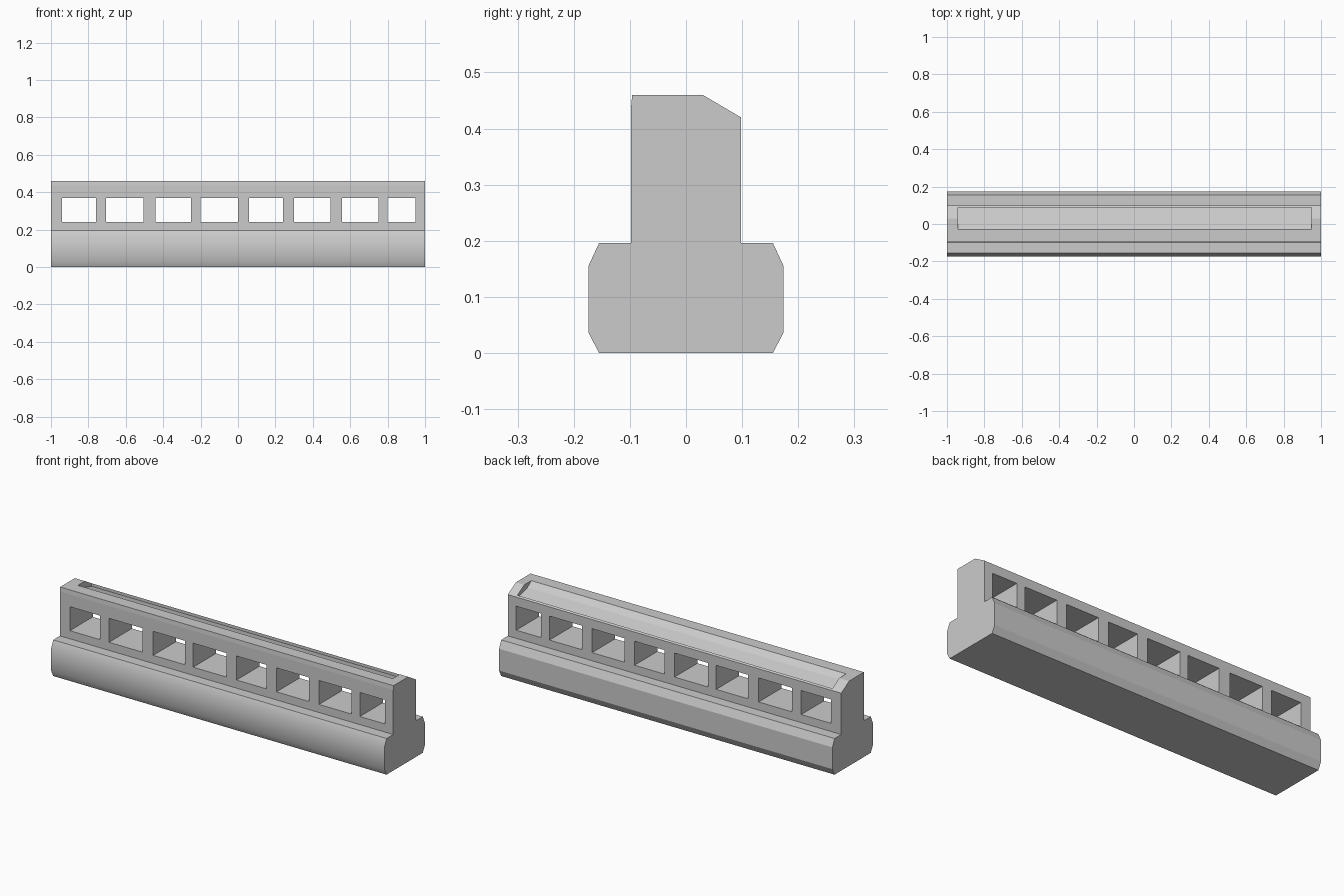
import bpy, bmesh

if "Cube" in bpy.data.objects:
    bpy.data.objects.remove(bpy.data.objects["Cube"])


def prism(name, profile, x0, x1):
    """Extrude a closed (y, z) profile along x."""
    bm = bmesh.new()
    face = bm.faces.new([bm.verts.new((x0, y, z)) for y, z in profile])
    out = bmesh.ops.extrude_face_region(bm, geom=[face])
    moved = [g for g in out["geom"] if isinstance(g, bmesh.types.BMVert)]
    bmesh.ops.translate(bm, verts=moved, vec=(x1 - x0, 0, 0))
    bmesh.ops.recalc_face_normals(bm, faces=bm.faces)
    mesh = bpy.data.meshes.new(name)
    bm.to_mesh(mesh)
    bm.free()
    obj = bpy.data.objects.new(name, mesh)
    bpy.context.collection.objects.link(obj)
    return obj


def cut(target, cutter):
    """Subtract the cutter and remove it."""
    cutter.hide_render = True
    mod = target.modifiers.new("cut", 'BOOLEAN')
    mod.operation = 'DIFFERENCE'
    mod.solver = 'EXACT'
    mod.object = cutter
    bpy.context.view_layer.objects.active = target
    bpy.ops.object.modifier_apply(modifier=mod.name)
    bpy.data.objects.remove(cutter)


# Barrier body: chamfered base carrying a narrower wall with a sloped back edge
body = prism("barrier_wall", [
    (-0.155, 0), (0.155, 0), (0.174, 0.037), (0.174, 0.155), (0.155, 0.196),
    (0.098, 0.196), (0.098, 0.42), (0.03, 0.46), (-0.096, 0.46),
    (-0.098, 0.437), (-0.098, 0.196), (-0.155, 0.196),
    (-0.174, 0.155), (-0.174, 0.037)], -1, 1)

# Window openings through the wall
windows = [(-0.94, -0.76), (-0.705, -0.505), (-0.44, -0.25), (-0.2, 0.0),
           (0.06, 0.24), (0.30, 0.495), (0.555, 0.75), (0.80, 0.95)]
for a, b in windows:
    cut(body, prism("window_cutter", [(-0.3, 0.24), (0.3, 0.24),
                                      (0.3, 0.37), (-0.3, 0.37)], a, b))

# Long shallow recess along the top and the sloped edge
cut(body, prism("recess_cutter", [(-0.03, 0.55), (-0.03, 0.46), (0.0, 0.435),
                                  (0.088, 0.41), (0.088, 0.55)], -0.94, 0.95))

# Soft shading on the front of the base only
for p in body.data.polygons:
    p.use_smooth = p.center.y < -0.15 and p.normal.y < -0.3
